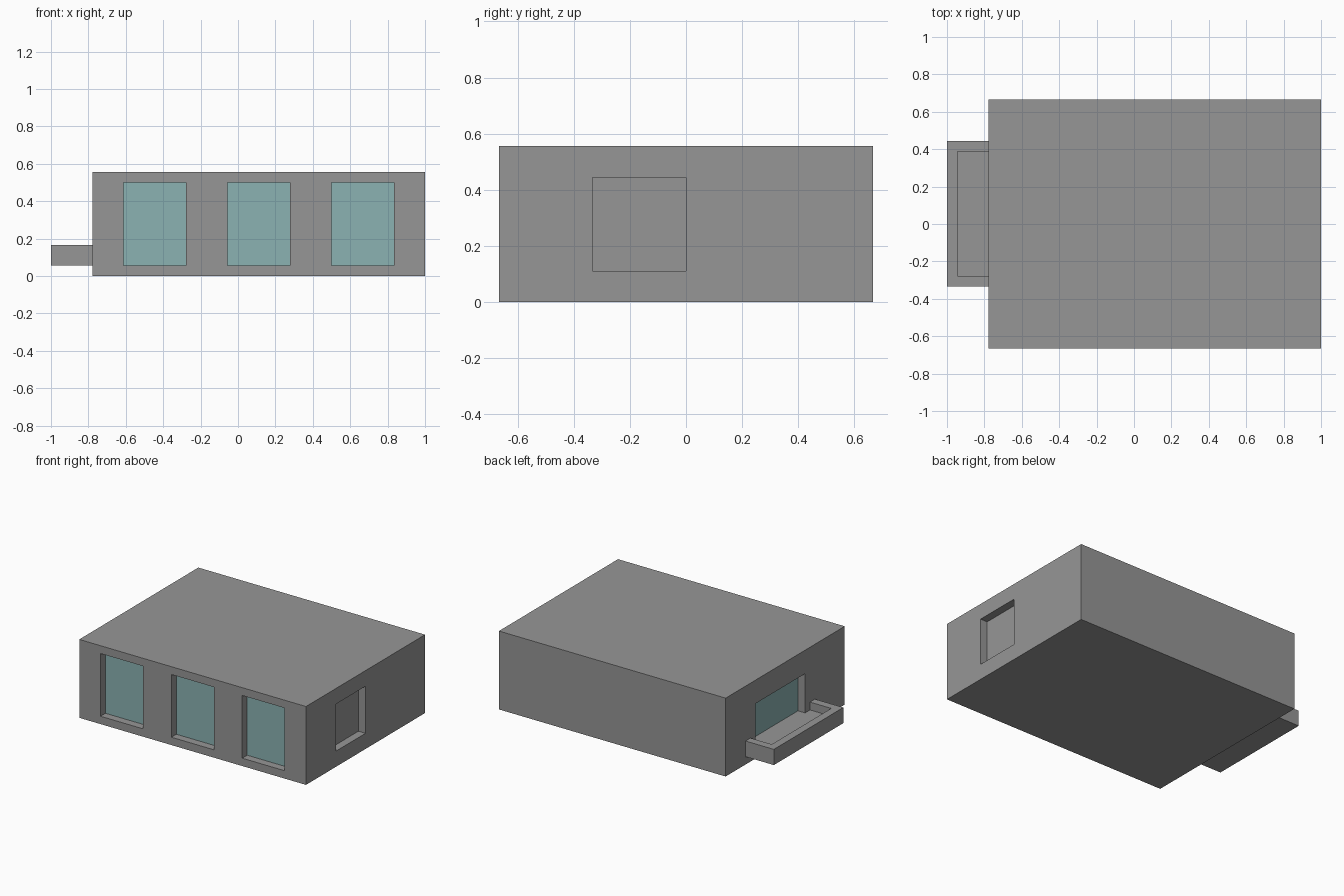
import bpy
import bmesh

if "Cube" in bpy.data.objects:
    bpy.data.objects.remove(bpy.data.objects["Cube"])

U = 1 / 9  # one module of the building


def material(name, color):
    m = bpy.data.materials.new(name)
    m.diffuse_color = (*color, 1)
    m.use_nodes = True
    m.node_tree.nodes["Principled BSDF"].inputs["Base Color"].default_value = m.diffuse_color
    return m


wall = material("grey_wall", (0.305, 0.305, 0.305))
glass = material("teal_glass", (0.258, 0.445, 0.445))


def box(name, lo, hi):
    """Axis-aligned box between two corners, given in modules."""
    bm = bmesh.new()
    bmesh.ops.create_cube(bm, size=1)
    for v in bm.verts:
        v.co = [(a + (b - a) * (c + 0.5)) * U for a, b, c in zip(lo, hi, v.co)]
    me = bpy.data.meshes.new(name)
    bm.to_mesh(me)
    bm.free()
    me.materials.append(wall)
    ob = bpy.data.objects.new(name, me)
    bpy.context.collection.objects.link(ob)
    return ob


def cut(ob, lo, hi):
    """Subtract a box from an object."""
    cutter = box("cutter", lo, hi)
    cutter.hide_render = True
    mod = ob.modifiers.new("cut", 'BOOLEAN')
    mod.operation, mod.solver, mod.object = 'DIFFERENCE', 'EXACT', cutter
    bpy.context.view_layer.objects.active = ob
    bpy.ops.object.modifier_apply(modifier=mod.name)
    bpy.data.objects.remove(cutter)


# Main block
building = box("building", (-7, -6, 0), (9, 6, 5))

# Three tall front windows
for x in (-5.5, -0.5, 4.5):
    cut(building, (x, -7, 0.5), (x + 3, -5.5, 4.5))

# Blank niche on the right wall, balcony door on the left wall
cut(building, (8.5, -3, 1), (10, 0, 4))
cut(building, (-8, -2, 1), (-6.5, 3, 3.5))

# Glass on the recessed faces of the front windows and the balcony door
building.data.materials.append(glass)
for p in building.data.polygons:
    c, n = p.center / U, p.normal
    front = n.y < -0.9 and abs(c.y + 5.5) < 0.01
    left = n.x < -0.9 and abs(c.x + 6.5) < 0.01
    p.material_index = 1 if front or left else 0

# Balcony tray with a low parapet
balcony = box("balcony", (-9, -3, 0.5), (-7, 4, 1.5))
cut(balcony, (-8.5, -2.5, 1), (-6, 3.5, 2))
